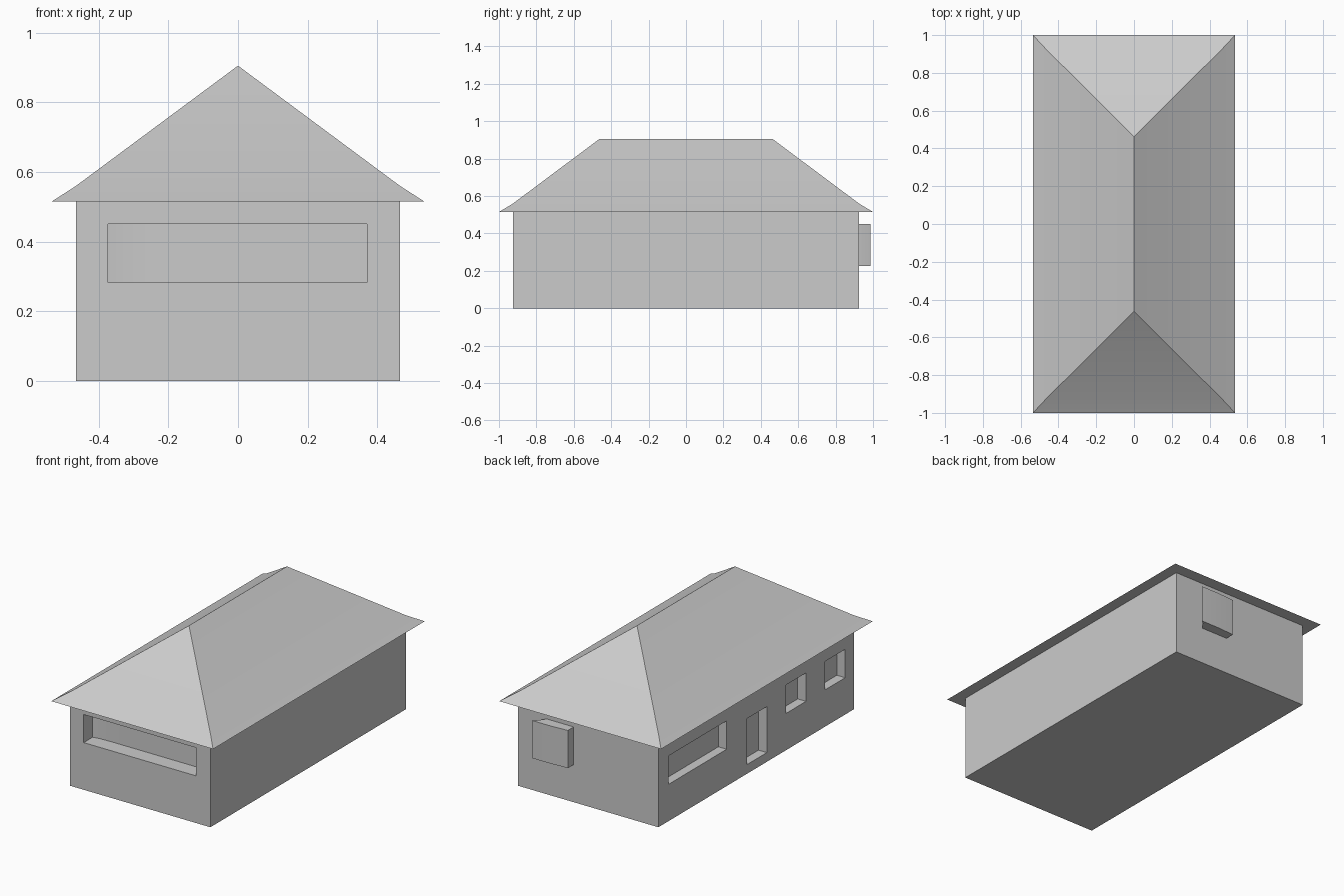
import bpy, bmesh, math

if "Cube" in bpy.data.objects:
    bpy.data.objects.remove(bpy.data.objects["Cube"])

HALF_X, HALF_Y, WALL_H = 0.465, 0.925, 0.515

grey = bpy.data.materials.new("plain_grey")
grey.use_nodes = True
grey.diffuse_color = (0.6, 0.6, 0.6, 1)
grey.node_tree.nodes["Principled BSDF"].inputs["Base Color"].default_value = (0.6, 0.6, 0.6, 1)


def finish(name, bm):
    bmesh.ops.recalc_face_normals(bm, faces=bm.faces)
    mesh = bpy.data.meshes.new(name)
    bm.to_mesh(mesh)
    bm.free()
    mesh.materials.append(grey)
    obj = bpy.data.objects.new(name, mesh)
    bpy.context.collection.objects.link(obj)
    return obj


def prism(name, plan, z0, z1):
    """Upright prism over a plan outline."""
    bm = bmesh.new()
    low = [bm.verts.new((x, y, z0)) for x, y in plan]
    high = [bm.verts.new((x, y, z1)) for x, y in plan]
    bm.faces.new(low)
    bm.faces.new(high)
    for i in range(len(plan)):
        j = (i + 1) % len(plan)
        bm.faces.new((low[i], low[j], high[j], high[i]))
    return finish(name, bm)


def rect(x0, x1, y0, y1):
    return [(x0, y0), (x1, y0), (x1, y1), (x0, y1)]


def smooth(obj):
    bpy.ops.object.select_all(action="DESELECT")
    obj.select_set(True)
    bpy.context.view_layer.objects.active = obj
    bpy.ops.object.shade_smooth_by_angle(angle=math.radians(30))


# Walls
walls = prism("walls", rect(-HALF_X, HALF_X, -HALF_Y, HALF_Y), 0, WALL_H)

# Recess cutters: long front window, then side openings (y0, y1, z0, z1)
front = [(-0.373, -1), (0.371, -1), (0.371, -0.83), (-0.25, -0.83), (-0.33, -0.833), (-0.373, -0.84)]
cutters = [prism("front_window_cutter", front, 0.282, 0.45)]
for y0, y1, z0, z1 in [(0.28, 0.83, 0.22, 0.39), (-0.10, 0.09, 0.055, 0.33),
                       (-0.47, -0.28, 0.22, 0.39), (-0.84, -0.65, 0.22, 0.39)]:
    cutters.append(prism("side_opening_cutter", rect(-0.6, -HALF_X + 0.055, y0, y1), z0, z1))

bpy.context.view_layer.objects.active = walls
for cutter in cutters:
    cutter.hide_render = True
    cut = walls.modifiers.new("recess", "BOOLEAN")
    cut.operation = "DIFFERENCE"
    cut.solver = "EXACT"
    cut.object = cutter
    bpy.ops.object.modifier_apply(modifier=cut.name)
    bpy.data.objects.remove(cutter)
smooth(walls)

# Box on the back wall, undercut at one end
box_plan = [(0.095, 0.92), (0.27, 0.92), (0.305, 0.967), (0.327, 0.987), (0.21, 0.987), (0.095, 0.98)]
smooth(prism("back_box", box_plan, 0.225, 0.45))

# Hipped roof with flared eaves
bm = bmesh.new()
eave, kink = [[bm.verts.new((sx * x, sy * y, z)) for sx, sy in ((-1, -1), (1, -1), (1, 1), (-1, 1))]
              for x, y, z in ((0.535, 1.0, WALL_H), (HALF_X, HALF_Y, 0.56))]
ridge = [bm.verts.new((0, y, 0.905)) for y in (-0.463, 0.463)]
bm.faces.new(eave)
for i in range(4):
    j = (i + 1) % 4
    bm.faces.new((eave[i], eave[j], kink[j], kink[i]))
bm.faces.new((kink[0], kink[1], ridge[0]))
bm.faces.new((kink[2], kink[3], ridge[1]))
bm.faces.new((kink[1], kink[2], ridge[1], ridge[0]))
bm.faces.new((kink[3], kink[0], ridge[0], ridge[1]))
smooth(finish("roof", bm))
